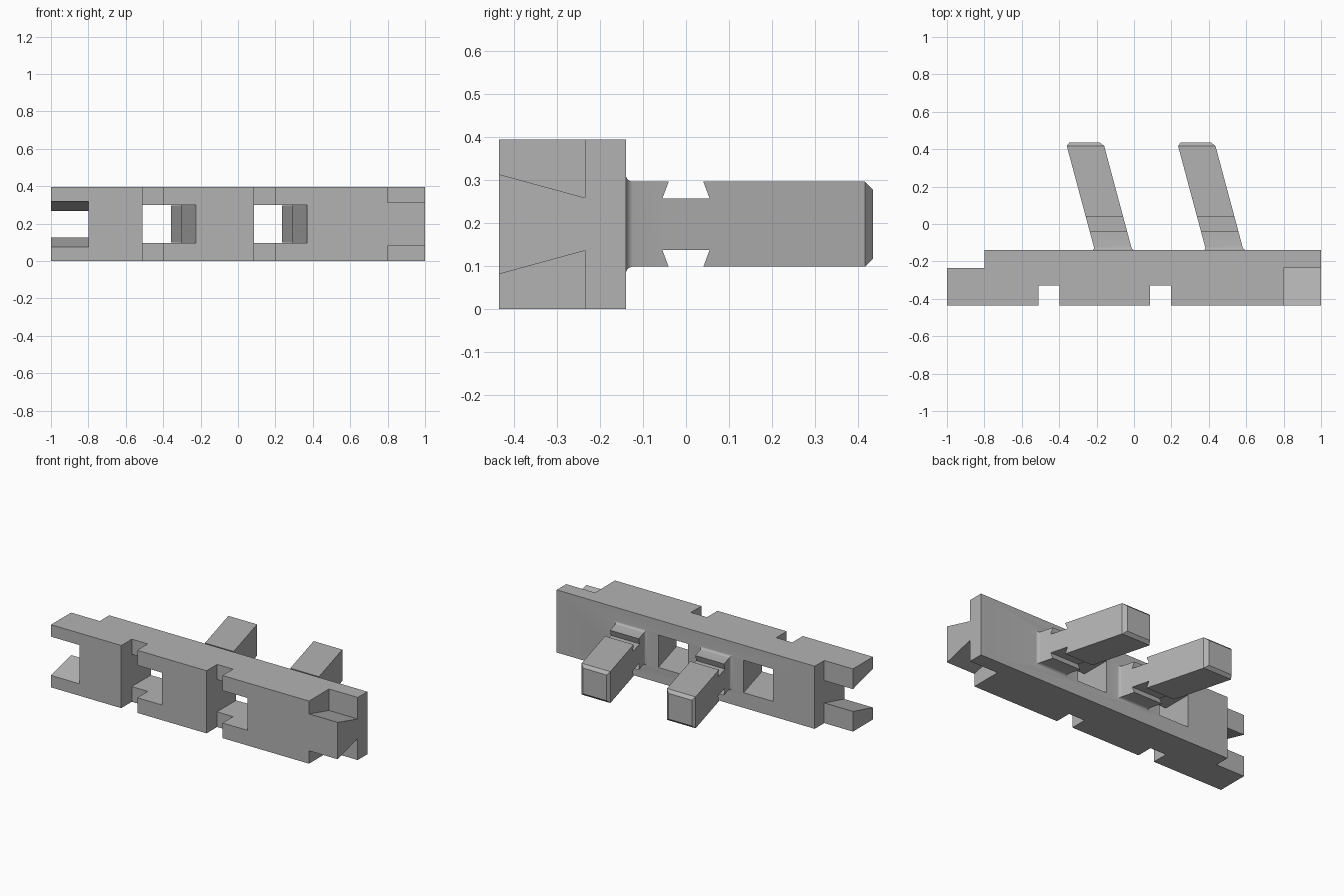
import bpy, bmesh, math
from mathutils import Vector

if "Cube" in bpy.data.objects:
    bpy.data.objects.remove(bpy.data.objects["Cube"])

FRONT, BACK, STEP, TIP = -0.435, -0.14, -0.235, 0.435
HEIGHT = 0.395
MID = HEIGHT / 2
SLANT = math.tan(math.radians(15))
PITCH = 0.595

grey = bpy.data.materials.new("plain grey")
grey.diffuse_color = (0.45, 0.45, 0.45, 1)
grey.use_nodes = True
grey.node_tree.nodes["Principled BSDF"].inputs["Base Color"].default_value = grey.diffuse_color


def loft(name, rings):
    """Closed solid through rings of equal point count."""
    bm = bmesh.new()
    rows = [[bm.verts.new(p) for p in ring] for ring in rings]
    n = len(rows[0])
    for a, b in zip(rows, rows[1:]):
        for i in range(n):
            j = (i + 1) % n
            bm.faces.new((a[i], a[j], b[j], b[i]))
    bm.faces.new(rows[0])
    bm.faces.new(rows[-1])
    bmesh.ops.recalc_face_normals(bm, faces=bm.faces)
    mesh = bpy.data.meshes.new(name)
    bm.to_mesh(mesh)
    bm.free()
    mesh.materials.append(grey)
    obj = bpy.data.objects.new(name, mesh)
    bpy.context.collection.objects.link(obj)
    return obj


def prism_z(name, pts, z0, z1):
    return loft(name, [[Vector((x, y, z)) for x, y in pts] for z in (z0, z1)])


def prism_x(name, pts, x0, x1):
    return loft(name, [[Vector((x, y, z)) for y, z in pts] for x in (x0, x1)])


def combine(obj, other, operation):
    mod = obj.modifiers.new(operation.lower(), 'BOOLEAN')
    mod.operation = operation
    mod.solver = 'EXACT'
    mod.object = other
    bpy.context.view_layer.objects.active = obj
    bpy.ops.object.modifier_apply(modifier=mod.name)
    bpy.data.objects.remove(other)


# Rail body: outline with two front notches and a stepped left end
outline = [(-1, FRONT)]
for x in (-0.51, -0.51 + PITCH):
    outline += [(x, FRONT), (x, -0.33), (x + 0.112, -0.33), (x + 0.112, FRONT)]
outline += [(1, FRONT), (1, BACK), (-0.8, BACK), (-0.8, STEP), (-1, STEP)]
rail = prism_z("rail_body", outline, 0, HEIGHT)

# Slanted windows behind the notches
for k in range(2):
    def wall(y):
        return -0.225 - SLANT * (y - FRONT)
    pts = [(-0.51, -0.5), (wall(-0.5), -0.5), (wall(-0.1), -0.1), (-0.51, -0.1)]
    pts = [(x + k * PITCH, y) for x, y in pts]
    combine(rail, prism_z("window_cutter", pts, MID - 0.102, MID + 0.102), 'DIFFERENCE')

# Dovetail socket on the left end
pts = [(FRONT, MID - 0.122), (FRONT, MID + 0.122), (STEP, MID + 0.07), (STEP, MID - 0.07)]
pts = [(FRONT - 0.1, MID - 0.148)] + [(FRONT - 0.1, MID + 0.148)] + \
      [(STEP + 0.04, MID + 0.06), (STEP + 0.04, MID - 0.06)]
combine(rail, prism_x("socket_cutter", pts, -1.1, -0.8), 'DIFFERENCE')

# Dovetail tab on the right end: remove the wedges above and below it
for s in (-1, 1):
    pts = [(FRONT - 0.1, MID + s * 0.1435), (STEP, MID + s * 0.0615),
           (STEP, MID + s * 0.3), (FRONT - 0.1, MID + s * 0.3)]
    combine(rail, prism_x("tab_cutter", pts, 0.8, 1.1), 'DIFFERENCE')


def peg_ring(cx, y, grow):
    x = cx - SLANT * (y - BACK)
    w, h = 0.1 + grow, 0.099 + grow
    return [Vector((x + a * w, y, MID + b * h))
            for a, b in ((-1, -1), (1, -1), (1, 1), (-1, 1))]


# Slanted pegs with a flared root, chamfered tip and dovetail grooves
R = 0.016
for k in range(2):
    cx = -0.11 + k * PITCH
    rings = [peg_ring(cx, BACK - 0.02, R)]
    for i in range(6):
        t = math.radians(90 * i / 5)
        rings.append(peg_ring(cx, BACK + R * (1 - math.cos(t)), R * (1 - math.sin(t))))
    rings += [peg_ring(cx, TIP - 0.018, 0), peg_ring(cx, TIP, -0.018)]
    peg = loft("peg", rings)
    for s in (-1, 1):
        pts = [(-0.055, MID + s * 0.06), (0.055, MID + s * 0.06),
               (0.025, MID + s * 0.14), (-0.025, MID + s * 0.14)]
        combine(peg, prism_x("groove_cutter", pts, cx - 0.4, cx + 0.4), 'DIFFERENCE')
    combine(rail, peg, 'UNION')

# Smooth only the flared peg roots
rail.select_set(True)
bpy.context.view_layer.objects.active = rail
bpy.ops.object.shade_smooth_by_angle(angle=math.radians(30))
